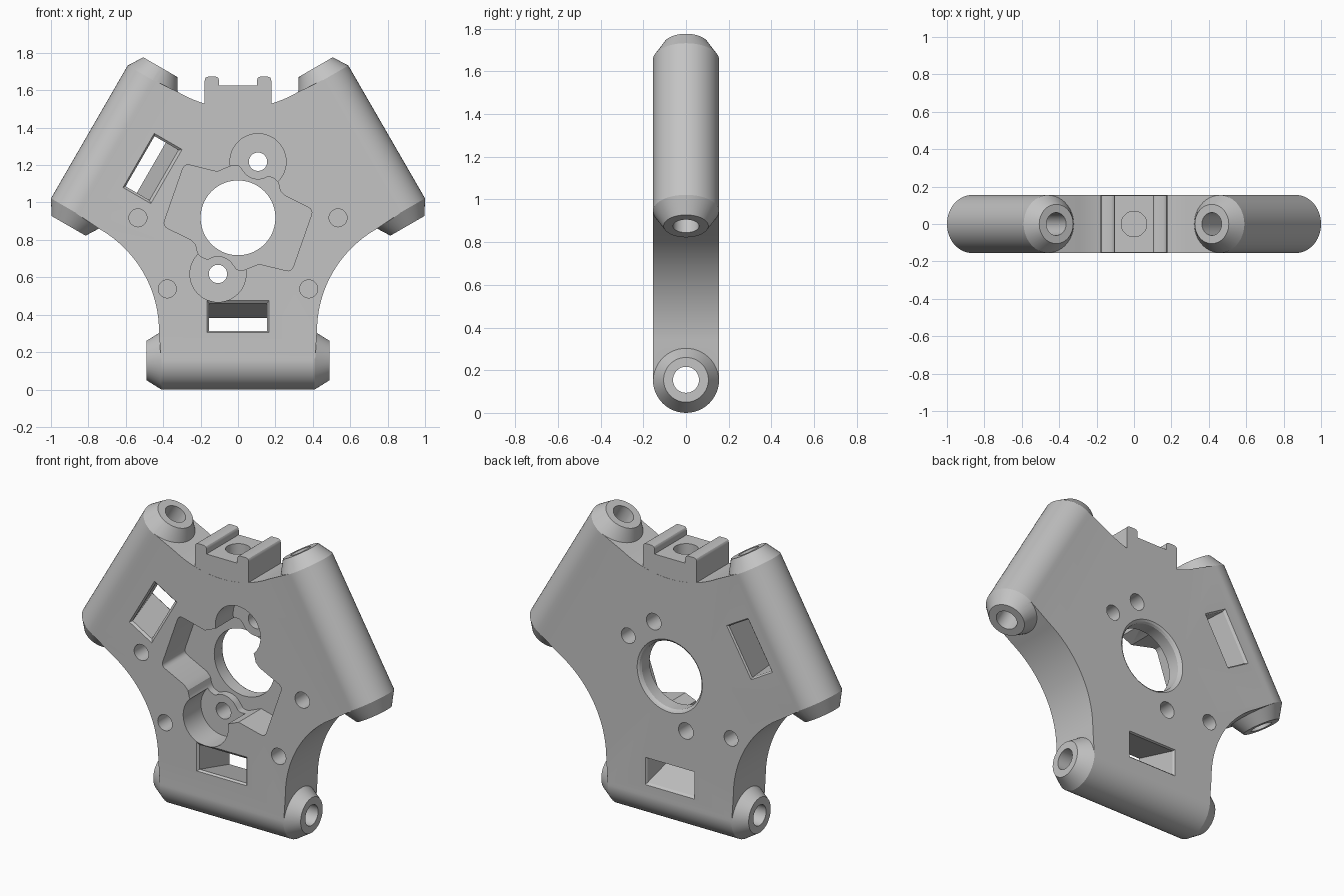
import bpy, bmesh, math
from mathutils import Matrix, Vector

if "Cube" in bpy.data.objects:
    bpy.data.objects.remove(bpy.data.objects["Cube"], do_unlink=True)

CENTRE = Vector((0, 0, 0.918))   # middle of the triangular plate
HALF = 0.154                     # half thickness of the plate
AXIS = 0.763                     # distance from centre to each tube
TURNS = [0, math.radians(-120), math.radians(120)]

grey = bpy.data.materials.new("grey_plastic")
grey.use_nodes = True
grey.diffuse_color = (0.55, 0.55, 0.55, 1)
grey.node_tree.nodes["Principled BSDF"].inputs["Base Color"].default_value = grey.diffuse_color


def turn(p, a):
    c, s = math.cos(a), math.sin(a)
    return (p[0] * c - p[1] * s, p[0] * s + p[1] * c)


def circle(r, x=0, z=0, n=48, start=0, sweep=2 * math.pi):
    return [(x + r * math.cos(start + sweep * i / n), z + r * math.sin(start + sweep * i / n))
            for i in range(n)]


def rect(w, h, x=0, z=0):
    return [(x - w, z - h), (x + w, z - h), (x + w, z + h), (x - w, z + h)]


def loft(name, sections, place=None):
    """Closed solid through outlines given as (points, depth)."""
    bm = bmesh.new()
    rings = [[bm.verts.new((x, y, z)) for x, z in pts] for pts, y in sections]
    for a, b in zip(rings, rings[1:]):
        for i in range(len(a)):
            j = (i + 1) % len(a)
            bm.faces.new((a[i], a[j], b[j], b[i]))
    bm.faces.new(rings[0])
    bm.faces.new(rings[-1])
    bmesh.ops.recalc_face_normals(bm, faces=bm.faces)
    bm.transform(Matrix.Translation(CENTRE) @ (place or Matrix()))
    mesh = bpy.data.meshes.new(name)
    bm.to_mesh(mesh)
    bm.free()
    mesh.materials.append(grey)
    obj = bpy.data.objects.new(name, mesh)
    bpy.context.collection.objects.link(obj)
    return obj


def combine(body, other, operation):
    mod = body.modifiers.new(other.name, 'BOOLEAN')
    mod.object, mod.operation, mod.solver = other, operation, 'EXACT'
    bpy.context.view_layer.objects.active = body
    bpy.ops.object.modifier_apply(modifier=mod.name)
    bpy.data.objects.remove(other, do_unlink=True)


def rounded(pts, radius):
    """Outline with its sharp corners rounded."""
    out, n = [], len(pts)
    for i in range(n):
        a, p, b = (Vector(pts[k % n]) for k in (i - 1, i, i + 1))
        u, v = a - p, b - p
        if u.angle(v) > 2.5:
            out.append(tuple(p))
            continue
        p0 = p + u.normalized() * min(radius, u.length * 0.45)
        p1 = p + v.normalized() * min(radius, v.length * 0.45)
        for k in range(5):
            t = k / 4
            out.append(tuple(p0 * (1 - t) ** 2 + p * (2 * t * (1 - t)) + p1 * t * t))
    return out


# Plate: three tube seats joined by concave arcs
outline = []
APEX, R = 0.585, 0.63
for a in (0, TURNS[2], TURNS[1]):
    part = [(-0.412, -AXIS), (0.412, -AXIS)]
    for i in range(25):
        t = math.radians(-30 + 60 * i / 24)
        part.append(turn((APEX + R - R * math.cos(t), R * math.sin(t)), math.radians(-30)))
    outline += [turn(p, a) for p in part]
body = loft("bracket_body", [(outline, -HALF), (outline, HALF)])


def tube_place(a):
    # local y runs along the tube
    return Matrix.Rotation(-a, 4, 'Y') @ Matrix.Translation((0, 0, -AXIS)) @ Matrix.Rotation(math.radians(-90), 4, 'Z')


# Tubes with tapered ends
for a in TURNS:
    ends = [(0.105, -0.49), (0.155, -0.41), (0.155, 0.41), (0.105, 0.49)]
    combine(body, loft("tube", [(circle(r), y) for r, y in ends], tube_place(a)), 'UNION')

# Top block with two rounded ridges and a channel between
block = [(-0.178, 0.5), (0.178, 0.5)]
ridge = rounded([(0.178, 0.7), (0.178, 0.755), (0.102, 0.755), (0.102, 0.707)], 0.022)[5:-5]
ridge = [(0.178, 0.7)] + ridge + [(0.102, 0.707)]
block += ridge + [(-x, z) for x, z in reversed(ridge)]
combine(body, loft("top_block", [(block, -HALF + 0.001), (block, HALF - 0.001)]), 'UNION')

cutters = []
# Tube bores
for a in TURNS:
    cutters.append(loft("bore", [(circle(0.061), -0.6), (circle(0.061), 0.6)], tube_place(a)))

# Slanted belt slots with softened rims
for a in TURNS[:2]:
    sections = []
    for y, grow in ((-0.2, 0.012), (-HALF, 0.012), (-0.142, 0), (0.142, 0), (HALF, 0.008), (0.2, 0.008)):
        mid = -0.570 - 0.085 * max(-HALF, min(HALF, y)) / (2 * HALF)
        sections.append(([turn(p, a) for p in rect(0.155 + grow, 0.074 + grow, 0, mid)], y))
    cutters.append(loft("slot", sections))

# Centre hole, eased at the back
cutters.append(loft("centre_hole", [(circle(0.2, n=72), -0.3), (circle(0.2, n=72), HALF - 0.02),
                                    (circle(0.207, n=72), HALF - 0.007), (circle(0.217, n=72), HALF),
                                    (circle(0.217, n=72), 0.3)]))

# Motor pocket: half an outline repeated by a half turn around the screw seats
EAR = (0.107, 0.30)
half = [(-0.286, 0.289), (-0.112, 0.246), (-0.03, 0.28), (0.005, 0.28)]
half += circle(0.095, *EAR, n=10, start=math.radians(212), sweep=math.radians(105))
half += [(0.213, 0.2), (0.225, 0.145), (0.25, 0.118), (0.402, 0.043)]
pocket = rounded(half + [(-x, -z) for x, z in half], 0.03)
cutters.append(loft("motor_pocket", [(pocket, -0.3), (pocket, 0.06)]))
for s in (1, -1):
    x, z = EAR[0] * s, EAR[1] * s
    cutters.append(loft("screw_seat", [(circle(0.15, x, z), -0.3), (circle(0.15, x, z), 0.015)]))
    cutters.append(loft("screw_hole", [(circle(0.049, x, z), -0.3), (circle(0.049, x, z), 0.3)]))

# Blind magnet holes on both faces
for x, z in ((-0.535, 0), (0.535, 0), (-0.378, -0.38), (0.378, -0.38)):
    cutters.append(loft("front_pin_hole", [(circle(0.048, x, z, 32), -0.3), (circle(0.048, x, z, 32), -0.02)]))
for x, z in ((0.277, 0.17), (-0.407, -0.265)):
    cutters.append(loft("back_pin_hole", [(circle(0.046, x, z, 32), 0.02), (circle(0.046, x, z, 32), 0.3)]))

# Blind hole in the channel of the top block
upright = Matrix.Rotation(math.radians(90), 4, 'X')
cutters.append(loft("top_hole", [(circle(0.068), 0.5), (circle(0.068), 0.9)], upright))

for c in cutters:
    combine(body, c, 'DIFFERENCE')

bpy.ops.object.select_all(action='DESELECT')
body.select_set(True)
bpy.context.view_layer.objects.active = body
bpy.ops.object.shade_smooth_by_angle(angle=math.radians(25))
